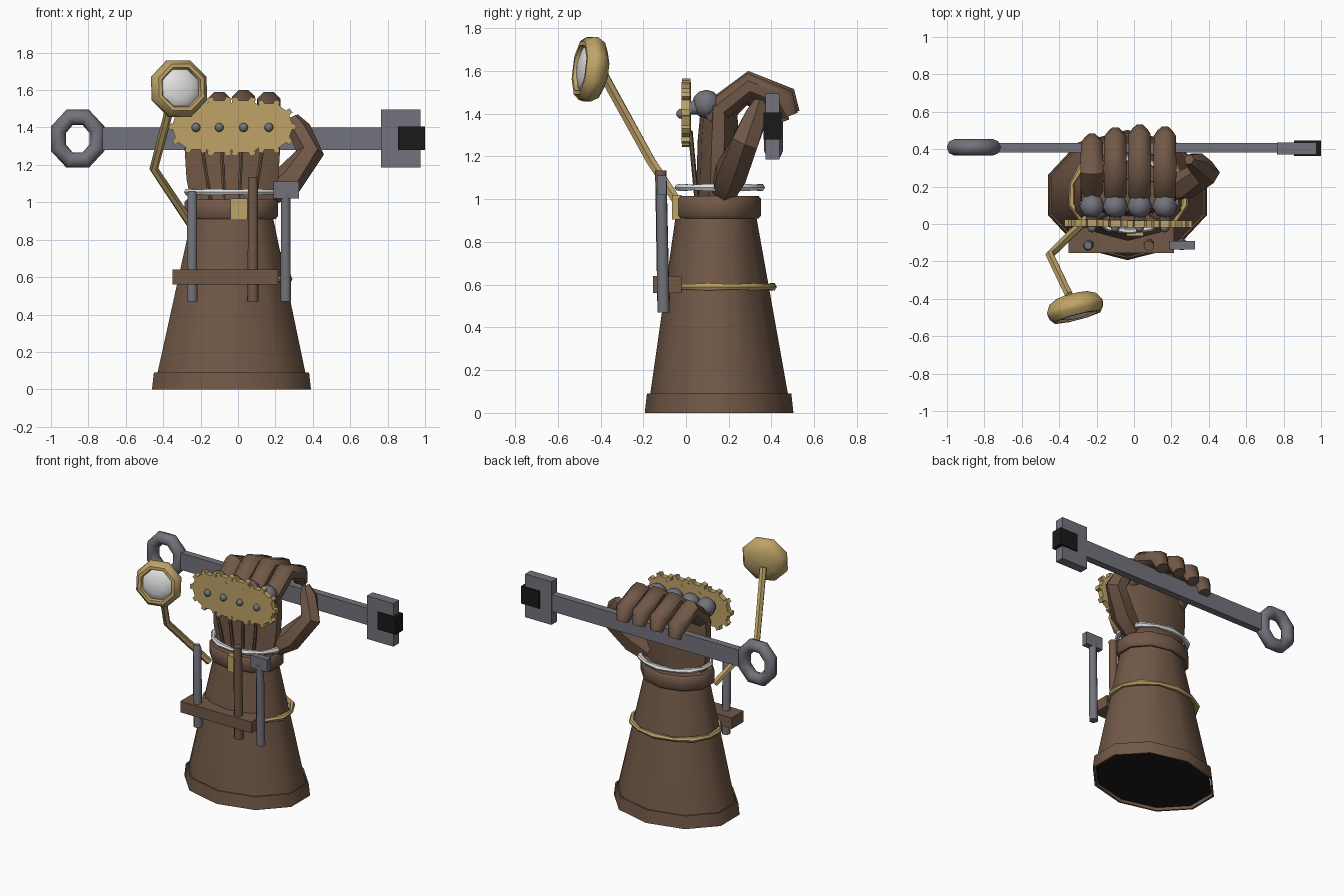
import bpy, bmesh, math
from mathutils import Vector, Matrix

if "Cube" in bpy.data.objects:
    bpy.data.objects.remove(bpy.data.objects["Cube"])

def material(name, rgb):
    m = bpy.data.materials.new(name)
    m.diffuse_color = (*rgb, 1)
    m.use_nodes = True
    m.node_tree.nodes["Principled BSDF"].inputs["Base Color"].default_value = m.diffuse_color
    return m

BROWN = material("brown leather", (0.165, 0.098, 0.063))
BRASS = material("brass", (0.52, 0.37, 0.14))
STEEL = material("grey steel", (0.17, 0.17, 0.20))
BLACK = material("black", (0.01, 0.01, 0.01))
WHITE = material("pale glass", (0.75, 0.75, 0.75))

def finish(bm, name, mat, angle=None):
    bmesh.ops.recalc_face_normals(bm, faces=bm.faces)
    me = bpy.data.meshes.new(name)
    bm.to_mesh(me)
    bm.free()
    me.materials.append(mat)
    ob = bpy.data.objects.new(name, me)
    bpy.context.collection.objects.link(ob)
    if angle:
        bpy.ops.object.select_all(action='DESELECT')
        ob.select_set(True)
        bpy.context.view_layer.objects.active = ob
        bpy.ops.object.shade_smooth_by_angle(angle=math.radians(angle))
    return ob

def skin(name, rings, mat, caps=True, wrap=False, angle=None):
    """Join a list of equal point rings into a surface."""
    bm = bmesh.new()
    vs = [[bm.verts.new(p) for p in r] for r in rings]
    n = len(vs[0])
    for k in range(len(vs) if wrap else len(vs) - 1):
        a, b = vs[k], vs[(k + 1) % len(vs)]
        for i in range(n):
            j = (i + 1) % n
            bm.faces.new((a[i], a[j], b[j], b[i]))
    if caps and not wrap:
        bm.faces.new(vs[0])
        bm.faces.new(vs[-1])
    return finish(bm, name, mat, angle)

def oval(cx, cy, z, hx, hy, n=10):
    """Level ring with one corner to the front; hx is the true half width."""
    w = hx / math.cos(math.pi / 10) if n == 10 else hx
    return [Vector((cx + w * math.cos(t), cy + hy * math.sin(t), z))
            for t in (-math.pi / 2 + 2 * math.pi * i / n for i in range(n))]

def tube(name, pts, radii, mat, sides=8, ref=(1, 0, 0), flat=1.0, angle=50):
    pts = [Vector(p) for p in pts]
    rings = []
    for k, p in enumerate(pts):
        t = Vector((0, 0, 0))
        if k:
            t += (p - pts[k - 1]).normalized()
        if k < len(pts) - 1:
            t += (pts[k + 1] - p).normalized()
        t.normalize()
        v = t.cross(Vector(ref)).normalized()
        u = v.cross(t)
        rings.append([p + radii[k] * (u * math.cos(a) * flat + v * math.sin(a))
                      for a in (2 * math.pi * (i + .5) / sides for i in range(sides))])
    return skin(name, rings, mat, angle=angle)

def box(name, x, y, z, mat):
    bm = bmesh.new()
    bmesh.ops.create_cube(bm, size=1)
    for v in bm.verts:
        v.co = [(a + b) / 2 + c * (b - a) for (a, b), c in zip((x, y, z), v.co)]
    return finish(bm, name, mat)

def ring(name, c, hx, hy, minor, mat, n=12, m=6, upright=False, angle=50):
    """Torus; minor is a list of alternating tube radii."""
    rings = []
    for i in range(n):
        t = 2 * math.pi * (i + .5) / n
        r = minor[i % len(minor)]
        loop = []
        for j in range(m):
            a = 2 * math.pi * j / m
            d = r * math.cos(a)
            p = ((hx + d) * math.cos(t), (hy + d) * math.sin(t), r * math.sin(a))
            loop.append(Vector(c) + Vector((p[0], p[2], p[1]) if upright else p))
        rings.append(loop)
    return skin(name, rings, mat, wrap=True, angle=angle)

def ball(name, c, r, mat, u=8, v=6):
    bm = bmesh.new()
    bmesh.ops.create_uvsphere(bm, u_segments=u, v_segments=v, radius=r,
                              matrix=Matrix.Translation(c))
    return finish(bm, name, mat, 60)

# sleeve, hem and wrist cuff
CX, CY = -0.035, 0.155
skin("sleeve", [oval(CX, CY, 0.03, 0.405, 0.33), oval(CX, CY, 0.09, 0.395, 0.322),
                oval(-0.03, 0.14, 0.93, 0.215, 0.187)], BROWN, angle=50)
skin("sleeve_opening", [oval(CX, CY, 0.015, 0.40, 0.325), oval(CX, CY, 0.03, 0.40, 0.325)], BLACK)
skin("hem", [oval(CX, CY, 0, 0.425, 0.348), oval(CX, CY, 0.09, 0.415, 0.338),
             oval(CX, CY, 0.09, 0.405, 0.329), oval(CX, CY, 0, 0.412, 0.336)],
     BROWN, wrap=True, angle=50)
skin("wrist_cuff", [oval(-0.037, 0.147, z, 0.25 - d, 0.205 - d) for z, d in
                    ((0.91, .012), (0.925, 0), (1.0, 0), (1.015, .012))], BROWN, angle=50)
ring("wrist_wire", (-0.025, 0.155, 1.055), 0.25, 0.195, [0.014, 0.02], WHITE, 14)
ring("sleeve_wire", (-0.03, 0.16, 0.59), 0.31, 0.245, [0.014, 0.02], BRASS, 14)
box("cuff_buckle", (-0.04, 0.05), (-0.065, -0.02), (0.905, 1.02), BRASS)

# hand: palm, fingers and thumb
skin("palm", [oval(-0.03, 0.14, 1.0, 0.22, 0.10), oval(-0.03, 0.145, 1.12, 0.245, 0.095),
              oval(-0.03, 0.15, 1.28, 0.255, 0.095), oval(-0.03, 0.155, 1.44, 0.25, 0.085)],
     BROWN, angle=50)
KNUCKLES = [(-0.225, -0.10, -0.04), (-0.10, -0.03, -0.01), (0.03, 0, 0), (0.165, -0.02, -0.01)]
for i, (x, dy, dz) in enumerate(KNUCKLES):
    s = 1 + dy * 1.3
    path = [(x, 0.12 + (y - 0.12) * s, z + dz) for y, z in
            ((0.11, 1.38), (0.17, 1.44), (0.30, 1.54), (0.465, 1.475), (0.495, 1.40))]
    tube(f"finger_{i+1}", path, [.05, .062, .066, .062, .042], BROWN, flat=1.02, angle=45)
tube("thumb", [(0.17, 0.18, 1.05), (0.27, 0.21, 1.12), (0.385, 0.275, 1.265),
               (0.33, 0.33, 1.39), (0.295, 0.345, 1.455)],
     [.07, .085, .075, .06, .03], BROWN, sides=6, ref=(0, 1, 0), flat=.95, angle=40)

# toothed knuckle plates with bolts, joints and tendons
for i, (x, _, _) in enumerate(KNUCKLES):
    inner = i in (1, 2)
    r, y0, teeth = (0.142 if inner else 0.125), -0.014 - 0.002 * i, 10
    z0 = 1.405
    outline = []
    for k in range(teeth):
        for f, e in ((-.2, 0), (-.15, .022), (.15, .022), (.2, 0)):
            a = 2 * math.pi * (k + f) / teeth
            outline.append((x + (r + e) * math.cos(a), z0 + (r + e) * math.sin(a)))
    skin(f"gear_plate_{i+1}", [[Vector((p, y, q)) for p, q in outline]
                               for y in (y0, y0 + 0.038)], BRASS)
    ball(f"bolt_{i+1}", (x, -0.022, 1.40), 0.024, STEEL)
    ball(f"knuckle_joint_{i+1}", (x, 0.095, 1.445), 0.067, STEEL)
    tube(f"knuckle_pin_{i+1}", [(x, 0.0, 1.42), (x, 0.09, 1.44)], [.025, .05], STEEL)
    tube(f"tendon_{i+1}", [(-0.03 + (x + .03) * .6, 0.05, 1.0),
                           (-0.03 + (x + .03) * .85, 0.02, 1.32)], [.011, .011], BROWN, sides=6)

# tool strap and hanging tools
box("tool_strap", (-0.35, 0.215), (-0.155, -0.02), (0.56, 0.64), BROWN)
tube("steel_rod", [(-0.245, -0.105, 0.47), (-0.245, -0.115, 1.04), (-0.245, -0.115, 1.06)],
     [.03, .028, .02], STEEL)
tube("wooden_rod", [(0.08, -0.105, 0.47), (0.08, -0.118, 1.135)], [.031, .029], BROWN)
tube("hammer_shaft", [(0.255, -0.105, 0.47), (0.255, -0.115, 1.05)], [.03, .027], STEEL)
box("hammer_head", (0.19, 0.325), (-0.135, -0.092), (1.02, 1.11), STEEL)

# magnifier on its bent arm
tube("lens_arm", [(-0.25, 0.03, 0.88), (-0.45, -0.165, 1.18), (-0.345, -0.385, 1.58)],
     [.024, .024, .024], BRASS, sides=6, ref=(0.8, -0.6, 0))
axis = Vector((0.25, -0.96, 0.12)).normalized()
turn = axis.to_track_quat('Z', 'Y')

def lathe(name, profile, mat):
    rings = []
    for r, h in profile:
        rings.append([Vector((-0.316, -0.445, 1.608)) + turn @ Vector(
            (r * math.cos(a), r * math.sin(a), h))
            for a in (2 * math.pi * (i + .5) / 8 for i in range(8))])
    return skin(name, rings, mat, angle=48)

lathe("lens_housing", [(.012, -.072), (.09, -.064), (.14, -.04), (.165, 0), (.16, .025),
                       (.135, .055), (.115, .055), (.105, .03)], BRASS)
lathe("lens", [(.113, .028), (.10, .042), (.06, .056), (.012, .062)], WHITE)

# large spanner held in the fist
box("spanner_handle", (-0.74, 0.78), (0.382, 0.432), (1.28, 1.40), STEEL)
box("spanner_head", (0.765, 0.975), (0.372, 0.437), (1.185, 1.495), STEEL)
box("spanner_jaw_gap", (0.855, 1.0), (0.363, 0.447), (1.28, 1.405), BLACK)
ring("spanner_ring", (-0.857, 0.41, 1.34), 0.112, 0.124, [0.044], STEEL, 8, 8, True)
